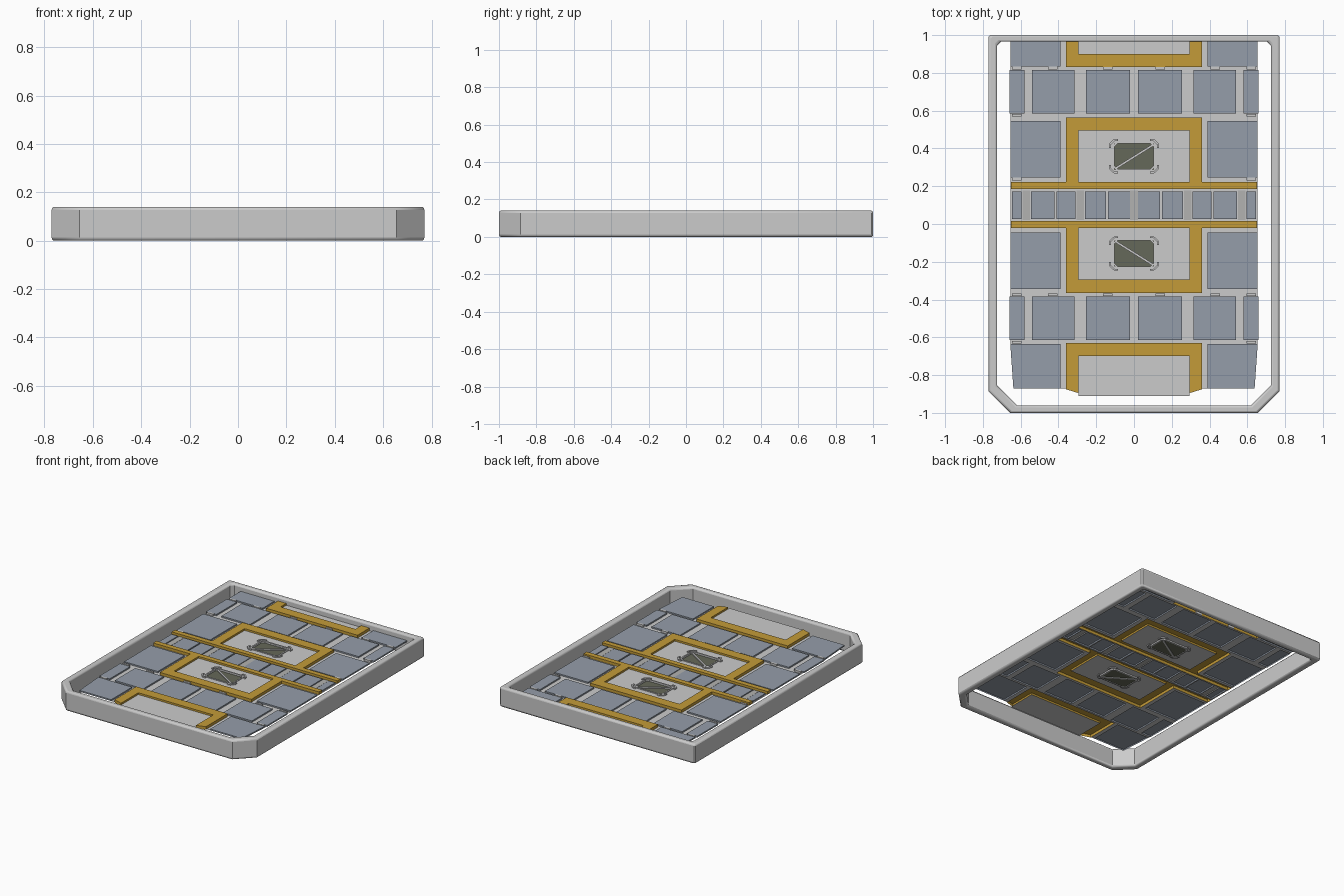
import bpy, bmesh
from mathutils import Vector

if "Cube" in bpy.data.objects:
    bpy.data.objects.remove(bpy.data.objects["Cube"])

MID = 0.10                      # the deck pattern mirrors about y = 0.10


def material(name, rgb):
    m = bpy.data.materials.new(name)
    m.diffuse_color = (*rgb, 1)
    m.use_nodes = True
    m.node_tree.nodes["Principled BSDF"].inputs["Base Color"].default_value = m.diffuse_color
    return m


MATS = {
    "deck_base": None,
    "deck_panels": material("blue_grey", (0.30, 0.34, 0.40)),
    "yellow_trim": material("yellow", (0.55, 0.33, 0.04)),
    "strip_dividers": material("light_grey", (0.45, 0.45, 0.44)),
    "window_glass": material("olive", (0.13, 0.14, 0.10)),
}


def make_object(name, bm, mat=None):
    me = bpy.data.meshes.new(name)
    bm.to_mesh(me)
    bm.free()
    ob = bpy.data.objects.new(name, me)
    bpy.context.collection.objects.link(ob)
    if mat:
        me.materials.append(mat)
    return ob


def ring(name, outer, inner, z0, z1, bevel):
    """Closed band between two outlines with equal point counts."""
    bm = bmesh.new()
    loops = [[bm.verts.new((x, y, z)) for x, y in pts]
             for pts, z in ((outer, z0), (outer, z1), (inner, z1), (inner, z0))]
    n = len(outer)
    for k in range(4):
        a, b = loops[k], loops[(k + 1) % 4]
        for i in range(n):
            j = (i + 1) % n
            bm.faces.new((a[i], a[j], b[j], b[i]))
    bmesh.ops.recalc_face_normals(bm, faces=bm.faces)
    ob = make_object(name, bm)
    if bevel:
        mod = ob.modifiers.new("bevel", 'BEVEL')
        mod.width, mod.segments, mod.limit_method = bevel, 3, 'ANGLE'
        mod.angle_limit = 0.9
        bpy.context.view_layer.objects.active = ob
        ob.select_set(True)
        bpy.ops.object.shade_smooth_by_angle()
        ob.select_set(False)
    return ob


def chamfered(cx, cy, hx, hy, front, back):
    f, b = front, back
    pts = [(-hx + f, -hy), (hx - f, -hy), (hx, -hy + f), (hx, hy - b),
           (hx - b, hy), (-hx + b, hy), (-hx, hy - b), (-hx, -hy + f)]
    return [(cx + x, cy + y) for x, y in pts]


# outer rim
ring("outer_rim", chamfered(0, 0, 0.77, 1.0, 0.115, 0.008),
     chamfered(0, 0.002, 0.724, 0.963, 0.105, 0.02), 0, 0.14, 0.013)

# deck layout: later rectangles cover earlier ones (part, x0, x1, v0, v1, z)
rects = []


def rect(part, x0, x1, v0, v1, z):
    """Add a rectangle, mirrored in x and about the deck's middle line."""
    for a, b in {(x0, x1), (-x1, -x0)}:
        rects.append((part, a, b, MID + v0, MID + v1, z))
        rects.append((part, a, b, MID - v1, MID - v0, z))


BASE, PANEL, TRIM = 0.09, 0.10, 0.11
rect("deck_base", -0.655, 0.655, 0, 0.97, BASE)
# side and corner panels
rect("deck_panels", 0.39, 0.655, 0.145, 0.445, PANEL)
rect("deck_panels", 0.39, 0.655, 0.735, 0.97, PANEL)
# middle row of panels
for x0, x1 in ((0.02, 0.255), (0.315, 0.54), (0.58, 0.66)):
    rect("deck_panels", x0, x1, 0.485, 0.715, PANEL)
# yellow frames and their grey fields
rect("yellow_trim", -0.36, 0.36, 0.12, 0.465, TRIM)
rect("deck_base", -0.295, 0.295, 0.12, 0.395, 0.097)
rect("yellow_trim", -0.36, 0.36, 0.73, 0.995, TRIM)
rect("deck_base", -0.295, 0.295, 0.80, 1.01, 0.097)
rect("window_glass", -0.105, 0.105, 0.187, 0.325, 0.09)
# centre strip
rect("yellow_trim", -0.652, 0.652, 0.085, 0.122, TRIM)
for x in (0, 0.285, 0.57):
    rect("strip_dividers", x - 0.02, x + 0.02, 0, 0.078, 0.097)
for x0, x1 in ((0.022, 0.137), (0.147, 0.26), (0.31, 0.41), (0.42, 0.545),
               (0.595, 0.645)):
    rect("deck_panels", x0, x1, 0, 0.073, PANEL)

# turn the layout into one stepped sheet, split by part
Y_BACK = 0.97
xs = sorted({round(v, 4) for r in rects for v in r[1:3]})
ys = sorted({round(min(v, Y_BACK), 4) for r in rects for v in r[3:5]})


def cell(i, j):
    if not (0 <= i < len(xs) - 1 and 0 <= j < len(ys) - 1):
        return None
    cx, cy = (xs[i] + xs[i + 1]) / 2, (ys[j] + ys[j + 1]) / 2
    for part, x0, x1, y0, y1, z in reversed(rects):
        if x0 < cx < x1 and y0 < cy < y1:
            return part, z
    return None


cells = {(i, j): cell(i, j) for i in range(-1, len(xs)) for j in range(-1, len(ys))}
meshes = {part: bmesh.new() for part in MATS}


def quad(part, *pts):
    bm = meshes[part]
    bm.faces.new([bm.verts.new(p) for p in pts])


for (i, j), c in cells.items():
    if not c:
        continue
    part, z = c
    x0, x1, y0, y1 = xs[i], xs[i + 1], ys[j], ys[j + 1]
    quad(part, (x0, y0, z), (x1, y0, z), (x1, y1, z), (x0, y1, z))
    for di, dj, p, q in ((-1, 0, (x0, y1), (x0, y0)), (1, 0, (x1, y0), (x1, y1)),
                         (0, -1, (x0, y0), (x1, y0)), (0, 1, (x1, y1), (x0, y1))):
        near = cells[i + di, j + dj]
        low = near[1] if near else BASE
        if low < z - 1e-5:
            quad(part, (*p, low), (*q, low), (*q, z), (*p, z))

for part, bm in meshes.items():
    bmesh.ops.remove_doubles(bm, verts=bm.verts, dist=1e-4)
    bmesh.ops.dissolve_limit(bm, angle_limit=0.02, verts=bm.verts, edges=bm.edges)
    # taper the front corners slightly
    for v in bm.verts:
        if v.co.y < -0.865 and abs(v.co.x) > 0.64:
            v.co.x *= 0.975
        if part == "yellow_trim" and v.co.y < -0.89 and abs(v.co.x) > 0.35:
            v.co.y += 0.02
    make_object(part, bm, MATS[part])


def bar(bm, a, b, width, z0, z1):
    """Straight box between two plan points."""
    a, b = Vector(a), Vector(b)
    d = (b - a).normalized()
    n = Vector((-d.y, d.x)) * width / 2
    pts = (a - n, b - n, b + n, a + n)
    lo = [bm.verts.new((p.x, p.y, z0)) for p in pts]
    hi = [bm.verts.new((p.x, p.y, z1)) for p in pts]
    bm.faces.new(lo[::-1])
    bm.faces.new(hi)
    for i in range(4):
        k = (i + 1) % 4
        bm.faces.new((lo[i], lo[k], hi[k], hi[i]))


# window frames, corner brackets and diagonal rods
for label, cy, s in (("back", 0.358, 1), ("front", -0.156, -1)):
    ring(label + "_window_frame", chamfered(0, cy, 0.114, 0.077, 0.022, 0.022),
         chamfered(0, cy, 0.104, 0.068, 0.018, 0.018), 0.087, 0.102, 0)
    bm = bmesh.new()
    for sx in (-1, 1):
        for sy in (-1, 1):
            path = [(0.127, 0.045), (0.127, 0.064), (0.105, 0.086), (0.085, 0.086)]
            path = [(sx * x, cy + sy * y) for x, y in path]
            for p, q in zip(path, path[1:]):
                bar(bm, p, q, 0.010, 0.092, 0.105)
    make_object(label + "_window_brackets", bm)
    bm = bmesh.new()
    bar(bm, (-0.1, cy - s * 0.065), (0.1, cy + s * 0.06), 0.012, 0.086, 0.098)
    make_object(label + "_window_rod", bm)

# small latch tabs between panel rows
bm = bmesh.new()
tabs = [(x, y) for y in (0.826, -0.374) for x in (0.14, 0.43, 0.62)]
tabs += [(0.62, y) for y in (0.576, -0.626, 0.238)]
for x, y in tabs:
    for s in (-1, 1):
        bar(bm, (s * x - 0.025, y), (s * x + 0.025, y), 0.014, 0.09, 0.104)
make_object("latch_tabs", bm)
